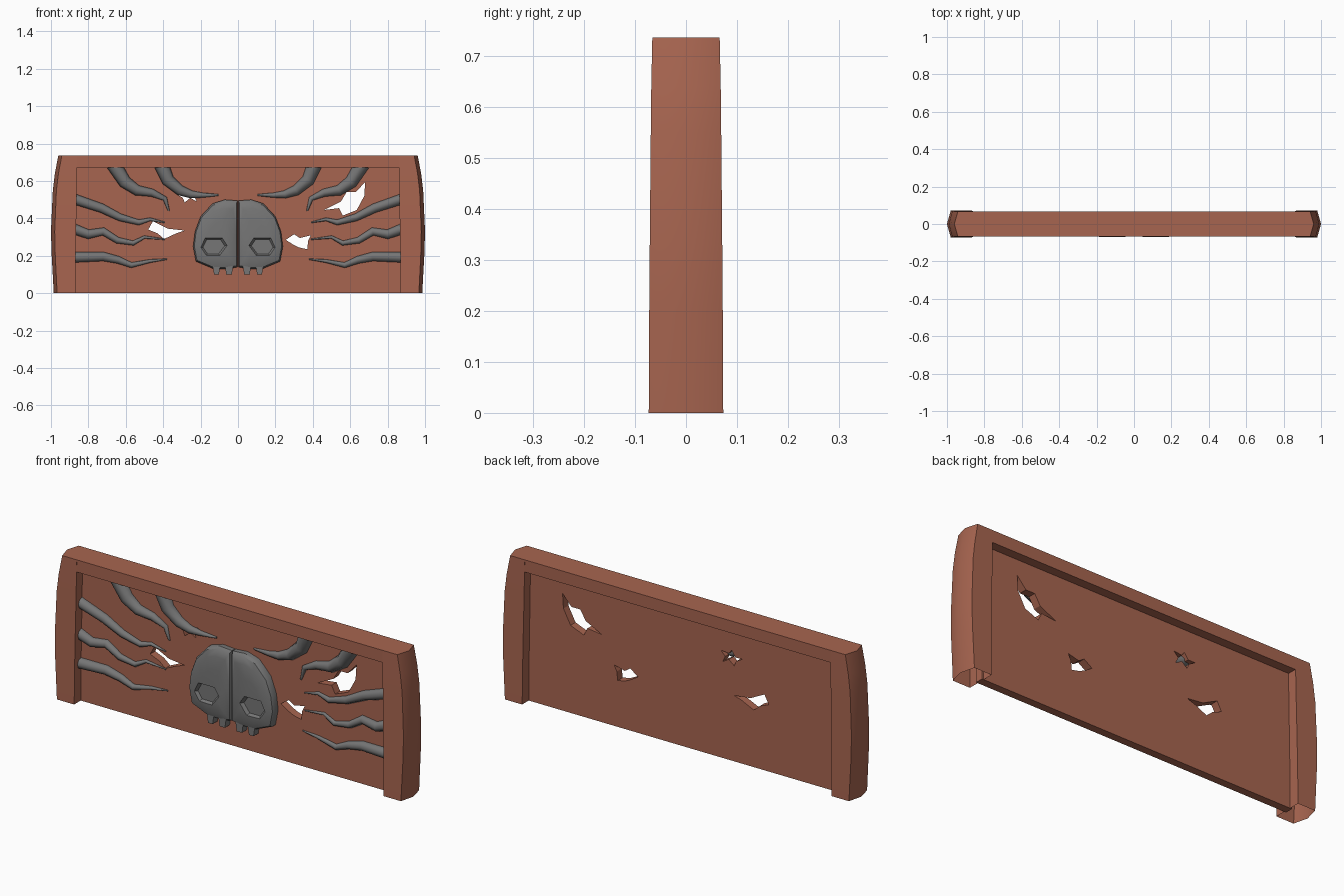
import bpy, bmesh, math

cube = bpy.data.objects.get("Cube")
if cube:
    bpy.data.objects.remove(cube, do_unlink=True)


def material(name, rgb):
    m = bpy.data.materials.new(name)
    m.use_nodes = True
    m.diffuse_color = (*rgb, 1)
    m.node_tree.nodes["Principled BSDF"].inputs["Base Color"].default_value = (*rgb, 1)
    return m


WOOD = material("reddish brown wood", (0.39, 0.13, 0.08))
STONE = material("grey stone", (0.18, 0.18, 0.18))


def link(name, data, mat):
    ob = bpy.data.objects.new(name, data)
    data.materials.clear()
    data.materials.append(mat)
    bpy.context.collection.objects.link(ob)
    return ob


def loft(name, rings, mat, cap_start=True, cap_end=True, angle=40):
    """Join rings of points with quads and smooth everything below the angle."""
    bm = bmesh.new()
    loops = [[bm.verts.new(p) for p in r] for r in rings]
    n = len(loops[0])
    for a, b in zip(loops, loops[1:]):
        for i in range(n):
            j = (i + 1) % n
            bm.faces.new((a[i], a[j], b[j], b[i]))
    if cap_start:
        bm.faces.new(loops[0][::-1])
    if cap_end:
        bm.faces.new(loops[-1])
    bmesh.ops.recalc_face_normals(bm, faces=bm.faces)
    me = bpy.data.meshes.new(name)
    bm.to_mesh(me)
    bm.free()
    me.shade_smooth()
    me.set_sharp_from_angle(angle=math.radians(angle))
    return link(name, me, mat)


def bake(ob):
    """Replace an object by a plain mesh with its modifiers or curve applied."""
    bpy.context.view_layer.update()
    me = bpy.data.meshes.new_from_object(
        ob.evaluated_get(bpy.context.evaluated_depsgraph_get()))
    name, mat = ob.name, ob.data.materials[0]
    matrix = ob.matrix_world.copy()
    bpy.data.objects.remove(ob, do_unlink=True)
    me.transform(matrix)
    return link(name, me, mat)


def box(name, x0, x1, y0, y1, z0, z1, mat):
    rings = [[(x0, y0, z), (x1, y0, z), (x1, y1, z), (x0, y1, z)] for z in (z0, z1)]
    return loft(name, rings, mat)


# Bowed side posts, hollow from below: height, inner x, corner x, ridge x, half depth
POST = [(0, .87, .967, .985, .073), (.2, .868, .977, .996, .072),
        (.33, .866, .98, 1.0, .071), (.55, .862, .971, .99, .069),
        (.64, .861, .96, .979, .068), (.735, .86, .942, .961, .066)]
for side, s in (("left", 1), ("right", -1)):
    rings = [[(s * a, -h, z), (s * b, -h, z), (s * c, 0, z), (s * b, h, z), (s * a, h, z)]
             for z, a, b, c, h in POST]
    loft(side + "_post", rings, WOOD, cap_start=False)

# Top beam
box("top_beam", -.862, .862, -.066, .066, .673, .735, WOOD)

# Panel with broken-through holes
HOLES = [
    [(-.33, .53), (-.29, .53), (-.27, .56), (-.255, .54), (-.21, .545), (-.235, .52),
     (-.22, .49), (-.255, .51), (-.285, .485), (-.295, .51)],
    [(-.48, .34), (-.455, .385), (-.375, .345), (-.285, .335), (-.33, .32),
     (-.395, .29), (-.43, .32)],
    [(.255, .285), (.30, .315), (.33, .295), (.39, .31), (.375, .28), (.37, .235),
     (.325, .245), (.295, .26)],
    [(.46, .445), (.55, .49), (.58, .54), (.63, .54), (.68, .595), (.675, .52),
     (.635, .445), (.56, .415), (.54, .455)],
]
cu = bpy.data.curves.new("panel", "CURVE")
cu.dimensions = "2D"
cu.fill_mode = "BOTH"
cu.extrude = .02
for outline in [[(-.88, 0), (.88, 0), (.88, .7), (-.88, .7)]] + HOLES:
    sp = cu.splines.new("POLY")
    sp.points.add(len(outline) - 1)
    for p, (x, z) in zip(sp.points, outline):
        p.co = (x, z, 0, 1)
    sp.use_cyclic_u = True
panel = link("panel", cu, WOOD)
panel.rotation_euler.x = math.pi / 2
panel = bake(panel)
panel.data.shade_flat()

# Tapering tendrils on the front: start radius, then path
TENDRILS = {
    "upper_side": (.028, [(-.88, .505), (-.73, .455), (-.63, .405), (-.53, .378),
                          (-.47, .395), (-.39, .378)]),
    "middle_side": (.028, [(-.88, .345), (-.80, .315), (-.72, .33), (-.645, .283),
                           (-.56, .268), (-.50, .30), (-.39, .288)]),
    "lower_side": (.028, [(-.88, .192), (-.72, .196), (-.64, .178), (-.57, .15),
                          (-.47, .172), (-.38, .182)]),
    "outer_top": (.04, [(-.665, .69), (-.605, .595), (-.54, .55), (-.46, .537),
                        (-.39, .505), (-.37, .44)]),
    "inner_top": (.04, [(-.41, .69), (-.375, .605), (-.31, .55), (-.25, .528),
                        (-.19, .524), (-.105, .525)]),
}
for name, (radius, path) in TENDRILS.items():
    for side, s in (("right", 1), ("left", -1)):
        cu = bpy.data.curves.new(name, "CURVE")
        cu.dimensions = "3D"
        cu.bevel_depth = 1
        cu.bevel_resolution = 2
        cu.use_fill_caps = True
        sp = cu.splines.new("POLY")
        sp.points.add(len(path) - 1)
        for i, (p, (x, z)) in enumerate(zip(sp.points, path)):
            t = i / (len(path) - 1)
            p.co = (s * x, -.022, z, 1)
            p.radius = radius * (1 - .88 * t ** 1.2)
        ob = bake(link(side + "_" + name + "_tendril", cu, STONE))
        ob.data.shade_smooth()
        ob.data.set_sharp_from_angle(angle=math.radians(50))

# Skull: two domed halves meeting in a groove, with sunken eye sockets and teeth
HALF = [(.002, .495), (.07, .5), (.135, .48), (.2, .41), (.23, .33), (.24, .25),
        (.225, .17), (.165, .145), (.13, .13), (.05, .13), (.002, .14), (.002, .3)]
DOME = [(1, -.015), (1, -.045), (.95, -.057), (.78, -.066), (.45, -.07)]
SOCKET = [(.058, .255), (.085, .295), (.175, .295), (.2, .245), (.17, .202), (.098, .202)]
CX, CZ = .11, .29
EX, EZ = .13, .248
for side, s in (("left", 1), ("right", -1)):
    rings = [[(s * (CX + (x - CX) * k), y, CZ + (z - CZ) * k) for x, z in HALF]
             for k, y in DOME]
    skull = loft(side + "_skull_half", rings, STONE, angle=50)
    cutter = loft("socket_cutter",
                  [[(s * (EX + (x - EX) * k), y, EZ + (z - EZ) * k) for x, z in SOCKET]
                   for k, y in ((.82, -.054), (1.0, -.069), (1.0, -.1))], STONE)
    mod = skull.modifiers.new("socket", "BOOLEAN")
    mod.object = cutter
    mod.operation = "DIFFERENCE"
    mod.solver = "EXACT"
    skull = bake(skull)
    skull.data.set_sharp_from_angle(angle=math.radians(35))
    bpy.data.objects.remove(cutter, do_unlink=True)
    for tooth, x0, x1 in (("inner", .026, .07), ("outer", .095, .135)):
        rings = [[(s * (x0 + d), -.058, z), (s * (x1 - d), -.058, z),
                  (s * (x1 - d), -.018, z), (s * (x0 + d), -.018, z)]
                 for z, d in ((.1, .007), (.15, 0))]
        loft(side + "_" + tooth + "_tooth", rings, STONE)
